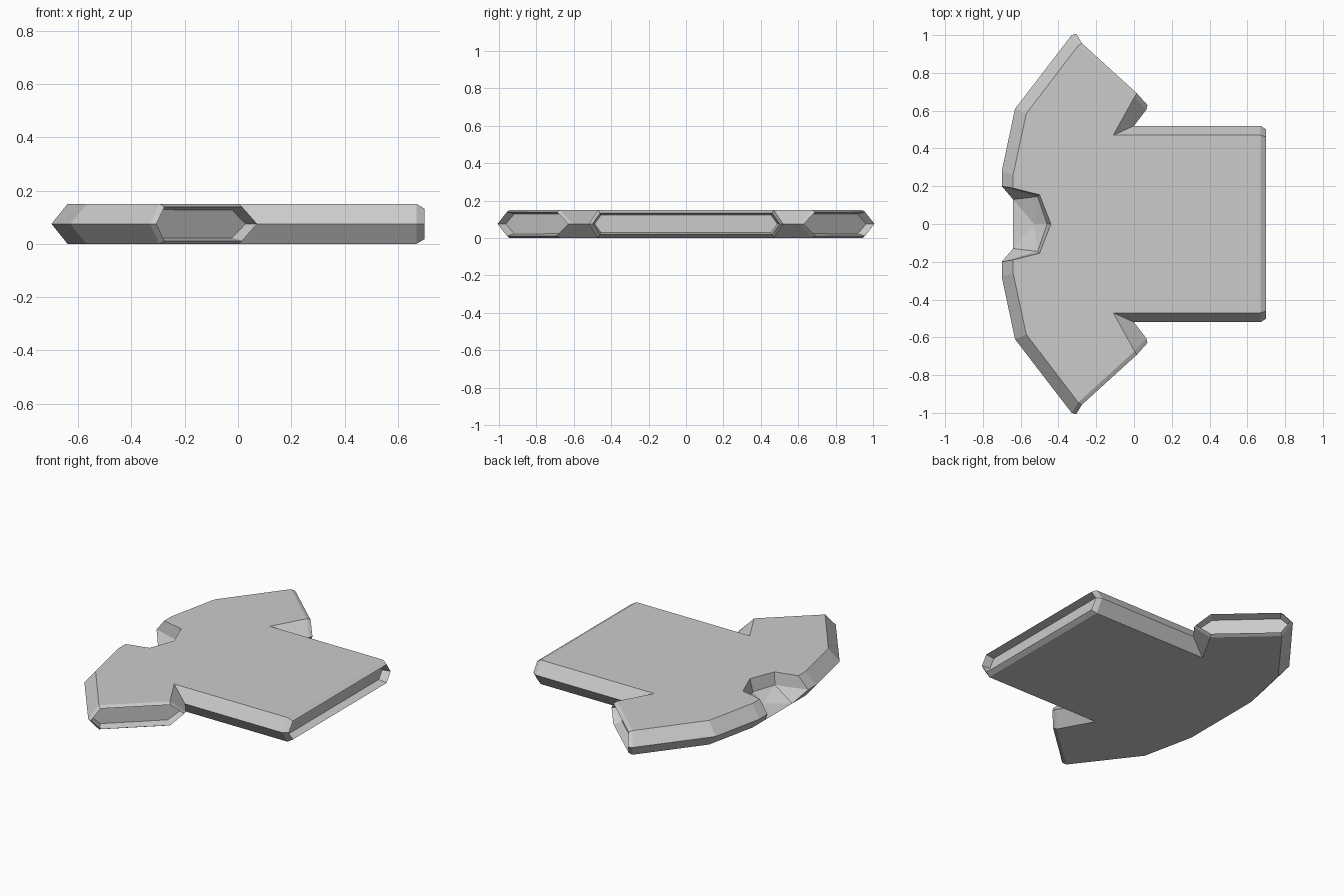
import bpy, bmesh

if "Cube" in bpy.data.objects:
    bpy.data.objects.remove(bpy.data.objects["Cube"])

# Half outlines from neck centre round the sleeve to the hem
MID = [(-.46, 0), (-.51, .145), (-.70, .20), (-.70, .28), (-.63, .61),
       (-.33, 1.0), (.065, .605), (0, .52), (.67, .52)]
TOP = [(-.44, 0), (-.50, .155), (-.64, .19), (-.64, .26), (-.57, .585),
       (-.295, .945), (.003, .673), (-.11, .47), (.67, .47)]
BOT = list(TOP)
BOT[2] = (-.64, .13)          # back neckline runs higher than the front

bm = bmesh.new()
cache = {}


def v(x, y, z):
    key = (x, y + 0.0, z)
    if key not in cache:
        cache[key] = bm.verts.new(key)
    return cache[key]


def row(points, z, s):
    return [v(x, s * y, z) for x, y in points]


centre = v(-.53, 0, .02)
rows, sleeves = {}, []
for s in (1, -1):
    m, t, b = row(MID, .075, s), row(TOP, .15, s), row(BOT[2:], 0, s)
    b = [None, None] + b
    rows[s] = (m, t, b)
    # side bands, leaving the sleeve end for a cap
    for i in range(8):
        if i == 5:
            continue
        bm.faces.new((m[i], m[i + 1], t[i + 1], t[i]))
        if i >= 2:
            bm.faces.new((b[i], b[i + 1], m[i + 1], m[i]))
    sleeves.append(bm.faces.new((m[5], t[5], t[6], m[6], b[6], b[5])))
    # inside of the neck
    bm.faces.new((m[2], m[1], b[2]))
    bm.faces.new((m[1], centre, b[2]))
    bm.faces.new((m[1], m[0], centre))

(m, t, b), (m2, t2, b2) = rows[1], rows[-1]
bm.faces.new((b[2], centre, b2[2]))
# front and back panels, hem cap
bm.faces.new(t + t2[:0:-1])
bm.faces.new(b[2:] + b2[:1:-1])
hem = bm.faces.new((t[8], m[8], b[8], b2[8], m2[8], t2[8]))
bm.normal_update()
bmesh.ops.recalc_face_normals(bm, faces=bm.faces[:])


# raised rim and recessed opening
def opening(faces, inset, out, back):
    bmesh.ops.inset_individual(bm, faces=faces, thickness=inset, depth=out)
    bm.normal_update()
    bmesh.ops.inset_individual(bm, faces=faces, thickness=.012, depth=-back)
    bm.normal_update()


opening(sleeves, .012, .022, .05)
opening([hem], .02, .03, .05)

mesh = bpy.data.meshes.new("shirt")
bm.to_mesh(mesh)
bm.free()
shirt = bpy.data.objects.new("shirt", mesh)
bpy.context.collection.objects.link(shirt)
